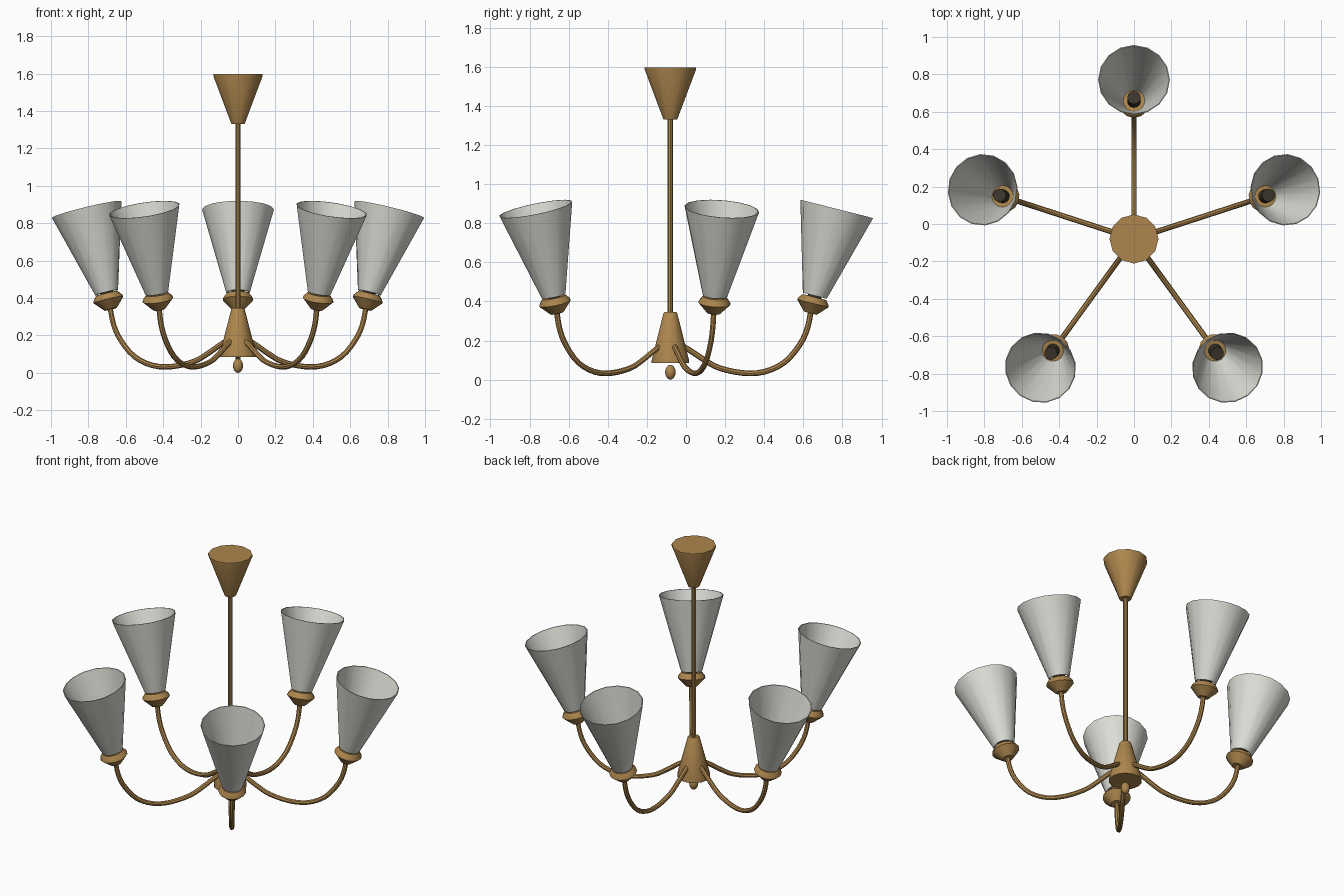
import bpy, bmesh, math
from math import radians, sin, cos, pi
from mathutils import Matrix, Vector

if "Cube" in bpy.data.objects:
    bpy.data.objects.remove(bpy.data.objects["Cube"])


def material(name, rgb):
    m = bpy.data.materials.new(name)
    m.diffuse_color = (*rgb, 1)
    m.use_nodes = True
    m.node_tree.nodes["Principled BSDF"].inputs["Base Color"].default_value = m.diffuse_color
    return m


BRASS = material("brass", (0.42, 0.24, 0.075))
GLASS = material("frosted_white", (0.72, 0.72, 0.67))
DARK = material("dark_socket", (0.045, 0.036, 0.025))
AXIS = Matrix.Translation((0, -0.08, 0))


def lathe(name, profile, sides, mat, matrix=AXIS, ring=False):
    """Spin (radius, height) points about local z; ring=True joins last to first."""
    bm = bmesh.new()
    rows = [[bm.verts.new((r * cos(2 * pi * i / sides), r * sin(2 * pi * i / sides), z))
             for i in range(sides)] for r, z in profile]
    pairs = list(zip(rows, rows[1:]))
    if ring:
        pairs.append((rows[-1], rows[0]))
    else:
        bm.faces.new(rows[0])
        bm.faces.new(rows[-1])
    for a, b in pairs:
        for i in range(sides):
            j = (i + 1) % sides
            bm.faces.new((a[i], a[j], b[j], b[i]))
    bmesh.ops.recalc_face_normals(bm, faces=bm.faces)
    return finish(name, bm, mat, matrix)


def finish(name, bm, mat, matrix):
    me = bpy.data.meshes.new(name)
    bm.to_mesh(me)
    bm.free()
    me.materials.append(mat)
    ob = bpy.data.objects.new(name, me)
    bpy.context.collection.objects.link(ob)
    ob.matrix_world = matrix
    return ob


def arm_path(points, steps=4):
    """Catmull-Rom curve through (radius, height) points."""
    p = [Vector((r, 0, z)) for r, z in points]
    p = [2 * p[0] - p[1]] + p + [2 * p[-1] - p[-2]]
    out = []
    for k in range(1, len(p) - 2):
        a, b, c, d = p[k - 1:k + 3]
        for s in range(steps):
            t = s / steps
            out.append(0.5 * (2 * b + (c - a) * t + (2 * a - 5 * b + 4 * c - d) * t * t
                              + (3 * b - a - 3 * c + d) * t ** 3))
    return out + [p[-2]]


def tube(name, path, radius, sides, mat, matrix):
    """Sweep a round section along a path lying in the local xz plane."""
    bm = bmesh.new()
    rows = []
    for i, c in enumerate(path):
        d = (path[min(i + 1, len(path) - 1)] - path[max(i - 1, 0)]).normalized()
        n = Vector((-d.z, 0, d.x))
        rows.append([bm.verts.new(c + radius * (n * cos(2 * pi * k / sides)
                     + Vector((0, 1, 0)) * sin(2 * pi * k / sides))) for k in range(sides)])
    bm.faces.new(rows[0])
    bm.faces.new(rows[-1])
    for a, b in zip(rows, rows[1:]):
        for k in range(sides):
            j = (k + 1) % sides
            bm.faces.new((a[k], a[j], b[j], b[k]))
    bmesh.ops.recalc_face_normals(bm, faces=bm.faces)
    return finish(name, bm, mat, matrix)


# Central column
lathe("ceiling_canopy", [(0.035, 1.33), (0.131, 1.585), (0.131, 1.597)], 12, BRASS)
lathe("hanging_rod", [(0.0145, 0.30), (0.0145, 1.36)], 10, BRASS)
lathe("hub_body", [(0.098, 0.085), (0.098, 0.10), (0.036, 0.34), (0.03, 0.347)], 14, BRASS)
lathe("bottom_finial", [(max(0.001, 0.027 * sin(pi * i / 8)), 0.038 - 0.038 * cos(pi * i / 8))
                        for i in range(9)], 12, BRASS)

# Five arms, each with cup, socket and shade
ARM = arm_path([(0.06, 0.172), (0.10, 0.15), (0.175, 0.10), (0.25, 0.06), (0.37, 0.034),
                (0.48, 0.04), (0.583, 0.088), (0.66, 0.176), (0.70, 0.26), (0.72, 0.355)], 3)
for n in range(5):
    spin = AXIS @ Matrix.Rotation(radians(90 + 72 * n), 4, 'Z')
    tilt = spin @ Matrix.Translation((0.716, 0, 0.34)) @ Matrix.Rotation(radians(14.2), 4, 'Y')
    tube(f"arm_{n + 1}", ARM, 0.0145, 8, BRASS, spin)
    lathe(f"shade_cup_{n + 1}", [(0.034, 0), (0.083, 0.052), (0.080, 0.062), (0.062, 0.085)],
          14, BRASS, tilt)
    lathe(f"lamp_socket_{n + 1}", [(0.036, 0.08), (0.036, 0.165)], 12, DARK, tilt)
    lathe(f"shade_{n + 1}", [(0.063, 0.092), (0.192, 0.55), (0.187, 0.55), (0.058, 0.092)],
          16, GLASS, tilt, ring=True)

# Smooth shading with sharp edges kept
bpy.ops.object.select_all(action='SELECT')
bpy.context.view_layer.objects.active = bpy.context.collection.objects[0]
bpy.ops.object.shade_smooth_by_angle(angle=radians(35))
